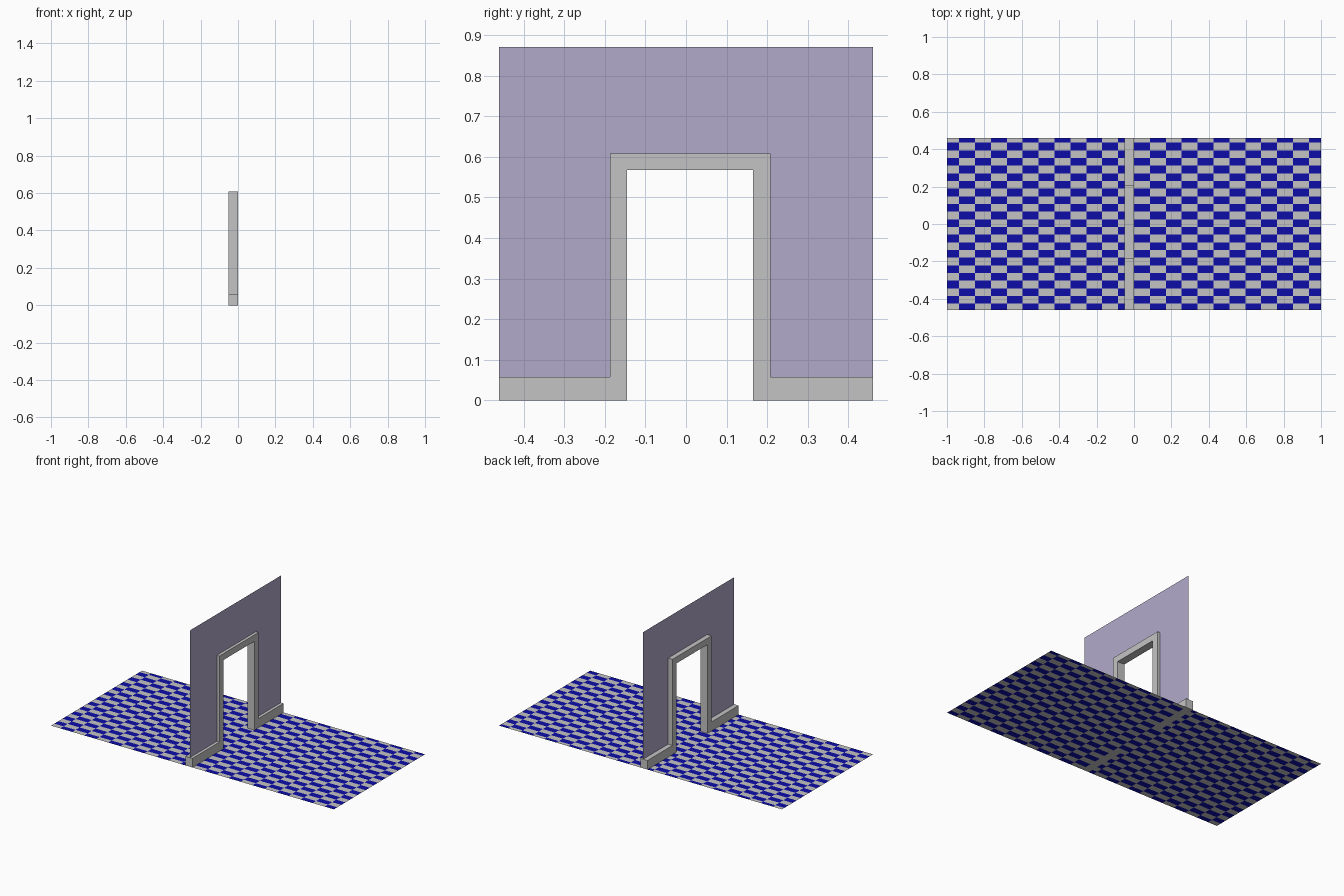
import bpy, bmesh, math

if "Cube" in bpy.data.objects:
    bpy.data.objects.remove(bpy.data.objects["Cube"])


def material(name, rgb):
    m = bpy.data.materials.new(name)
    m.diffuse_color = (*rgb, 1)
    m.use_nodes = True
    m.node_tree.nodes["Principled BSDF"].inputs["Base Color"].default_value = m.diffuse_color
    return m


GREY = material("light grey", (0.55, 0.55, 0.55))
BLUE = material("deep blue", (0.004, 0.004, 0.40))
PURPLE = material("pale purple", (0.445, 0.402, 0.597))

HALF_Y = 0.46                    # half width of floor and wall
X0, X1 = -0.05, 0.0              # thickness of frame and skirting
IN_L, IN_R, IN_T = -0.145, 0.165, 0.567    # door opening
OUT_L, OUT_R, OUT_T = -0.187, 0.208, 0.608  # outer edge of the frame
SKIRT = 0.058


def finish(bm, name, mats):
    mesh = bpy.data.meshes.new(name)
    bm.to_mesh(mesh)
    bm.free()
    for m in mats:
        mesh.materials.append(m)
    obj = bpy.data.objects.new(name, mesh)
    bpy.context.collection.objects.link(obj)


def profile(name, points, x, depth, mat):
    """Flat outline in the y-z plane, optionally extruded along +x."""
    bm = bmesh.new()
    face = bm.faces.new([bm.verts.new((x, y, z)) for y, z in points])
    if depth:
        ext = bmesh.ops.extrude_face_region(bm, geom=[face])
        verts = [v for v in ext["geom"] if isinstance(v, bmesh.types.BMVert)]
        bmesh.ops.translate(bm, verts=verts, vec=(depth, 0, 0))
        bmesh.ops.recalc_face_normals(bm, faces=bm.faces)
    finish(bm, name, [mat])


# Door frame and skirting, one continuous profile
profile("door_frame_and_skirting", [
    (-HALF_Y, 0), (IN_L, 0), (IN_L, IN_T), (IN_R, IN_T), (IN_R, 0), (HALF_Y, 0),
    (HALF_Y, SKIRT), (OUT_R, SKIRT), (OUT_R, OUT_T), (OUT_L, OUT_T),
    (OUT_L, SKIRT), (-HALF_Y, SKIRT)], X0, X1 - X0, GREY)

# Thin wall sheet around the frame
profile("wall", [
    (-HALF_Y, SKIRT), (OUT_L, SKIRT), (OUT_L, OUT_T), (OUT_R, OUT_T),
    (OUT_R, SKIRT), (HALF_Y, SKIRT), (HALF_Y, 0.87), (-HALF_Y, 0.87)],
    -0.019, 0, PURPLE)

# Checkered floor, open where the skirting stands
TX, TY, TOP = 0.085, 0.041, 0.435
xs = sorted({-1.0, 1.0, X0} | {round(i * TX, 4) for i in range(-11, 12)})
ys = sorted({-HALF_Y, HALF_Y, IN_L, IN_R} | {round(TOP - j * TY, 4) for j in range(22)})
bm = bmesh.new()
grid = [[bm.verts.new((x, y, 0)) for y in ys] for x in xs]
for a in range(len(xs) - 1):
    for b in range(len(ys) - 1):
        cx, cy = (xs[a] + xs[a + 1]) / 2, (ys[b] + ys[b + 1]) / 2
        if X0 < cx < X1 and not IN_L < cy < IN_R:
            continue
        f = bm.faces.new((grid[a][b], grid[a + 1][b], grid[a + 1][b + 1], grid[a][b + 1]))
        blue = (math.floor(cx / TX) + math.floor((TOP - cy) / TY)) % 2 == 0
        f.material_index = 1 if blue else 0
bmesh.ops.delete(bm, geom=[v for v in bm.verts if not v.link_faces], context='VERTS')
finish(bm, "checkered_floor", [GREY, BLUE])
